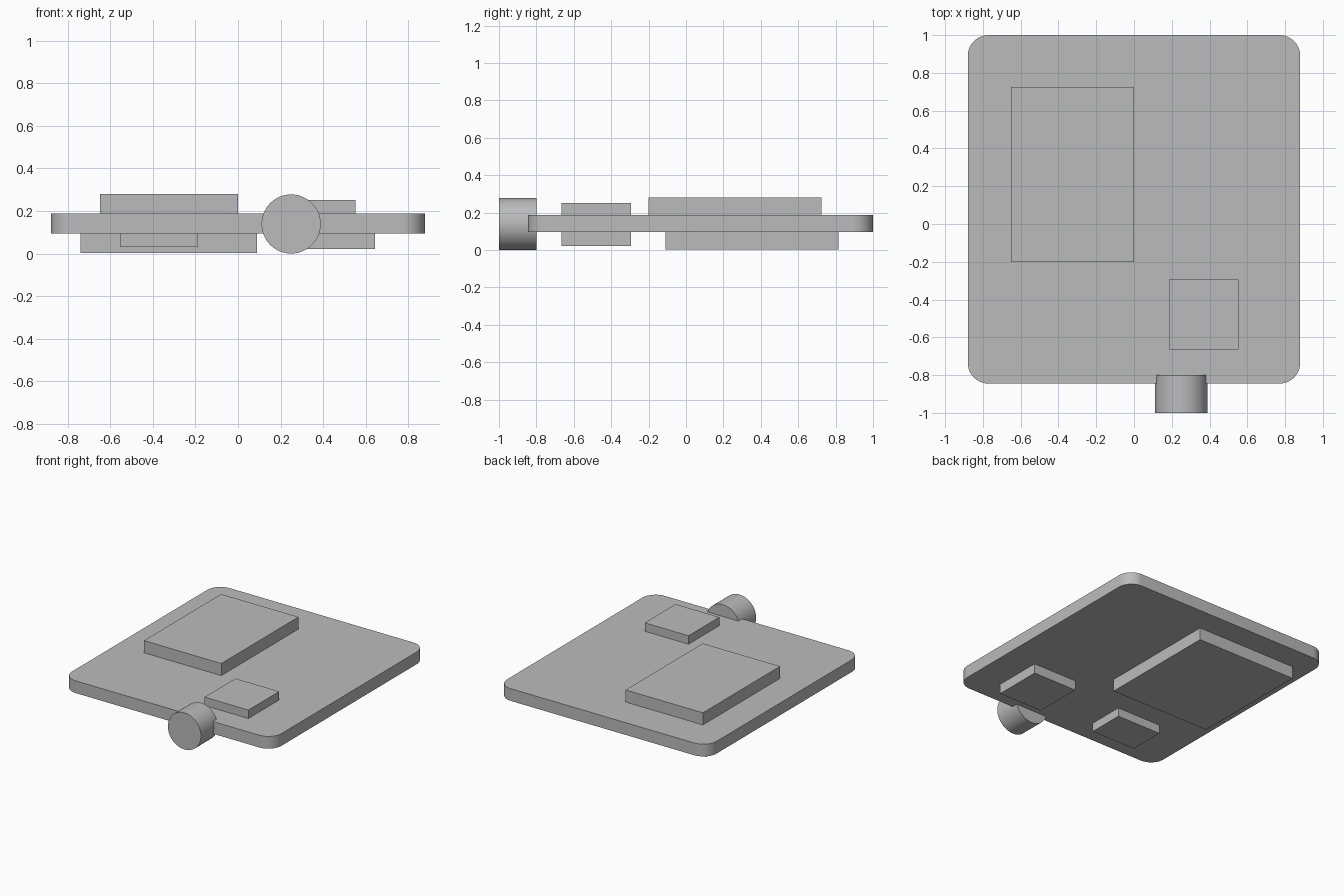
import bpy
import bmesh
import math

old = bpy.data.objects.get("Cube")
if old:
    bpy.data.objects.remove(old, do_unlink=True)

grey = bpy.data.materials.new("plain_grey")
grey.use_nodes = True
colour = (0.5, 0.5, 0.5, 1)
grey.diffuse_color = colour
grey.node_tree.nodes["Principled BSDF"].inputs["Base Color"].default_value = colour


def finish(name, bm):
    mesh = bpy.data.meshes.new(name)
    bm.to_mesh(mesh)
    bm.free()
    mesh.materials.append(grey)
    obj = bpy.data.objects.new(name, mesh)
    bpy.context.collection.objects.link(obj)
    return obj


def box(name, x, y, z, corner=0):
    """Box from (min, max) ranges, with optional rounded upright edges."""
    bm = bmesh.new()
    bmesh.ops.create_cube(bm, size=1)
    for v in bm.verts:
        v.co = [r[0] + (c + 0.5) * (r[1] - r[0]) for c, r in zip(v.co, (x, y, z))]
    if corner:
        upright = [e for e in bm.edges
                   if abs(e.verts[0].co.z - e.verts[1].co.z) > 0.01]
        bmesh.ops.bevel(bm, geom=upright, offset=corner, segments=10,
                        profile=0.5, affect='EDGES')
    return finish(name, bm)


def smooth(obj):
    bpy.ops.object.select_all(action='DESELECT')
    obj.select_set(True)
    bpy.context.view_layer.objects.active = obj
    bpy.ops.object.shade_smooth_by_angle(angle=math.radians(30))


# Rounded board
low, high = 0.095, 0.188
smooth(box("board", (-0.88, 0.88), (-0.845, 1.0), (low, high), corner=0.11))

# Blocks on the upper face
box("large_top_block", (-0.65, 0), (-0.2, 0.725), (high, 0.28))
box("small_top_block", (0.185, 0.553), (-0.665, -0.295), (high, 0.252))

# Blocks on the underside
box("large_bottom_block", (-0.74, 0.09), (-0.11, 0.815), (0.003, low))
box("left_bottom_block", (0.28, 0.645), (-0.665, -0.295), (0.022, low))
box("right_bottom_block", (-0.555, -0.187), (-0.665, -0.39), (0.03, low))

# Round connector through the front edge
bm = bmesh.new()
bmesh.ops.create_cone(bm, cap_ends=True, segments=64, radius1=0.139,
                      radius2=0.139, depth=0.2)
connector = finish("round_connector", bm)
connector.rotation_euler.x = math.radians(90)
connector.location = (0.25, -0.9, 0.139)
smooth(connector)
